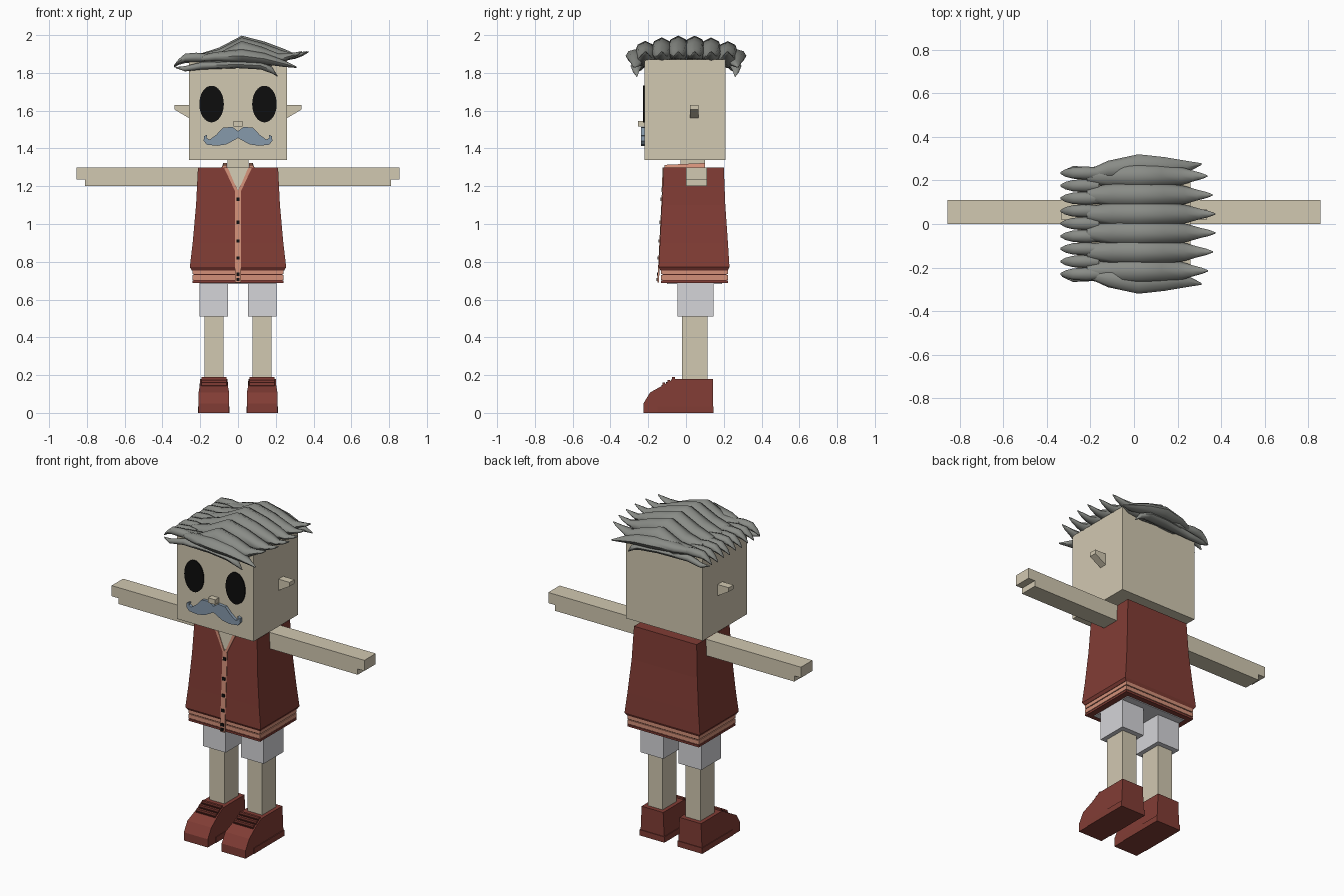
import bpy, bmesh
from math import sin, cos, pi

cube = bpy.data.objects.get("Cube")
if cube:
    bpy.data.objects.remove(cube, do_unlink=True)


def material(name, color):
    mat = bpy.data.materials.new(name)
    mat.use_nodes = True
    rgba = (*color, 1)
    mat.diffuse_color = rgba
    mat.node_tree.nodes["Principled BSDF"].inputs["Base Color"].default_value = rgba
    return mat


SKIN = material("skin", (.64, .58, .44))
RED = material("dark red cloth", (.22, .046, .035))
TRIM = material("salmon trim", (.65, .28, .19))
HAIR = material("grey hair", (.25, .26, .24))
BLUE = material("blue grey moustache", (.24, .32, .41))
SHORTS = material("pale grey shorts", (.66, .66, .69))
BLACK = material("black", (.004, .004, .004))
DARK = material("shadow red", (.07, .014, .011))


def loft(name, rings, mat, smooth=False):
    """Skin a list of closed rings and cap both ends."""
    bm = bmesh.new()
    loops = [[bm.verts.new(p) for p in ring] for ring in rings]
    count = len(loops[0])
    for a, b in zip(loops, loops[1:]):
        for i in range(count):
            j = (i + 1) % count
            bm.faces.new((a[i], a[j], b[j], b[i]))
    bm.faces.new(loops[0])
    bm.faces.new(loops[-1])
    bmesh.ops.recalc_face_normals(bm, faces=bm.faces)
    mesh = bpy.data.meshes.new(name)
    bm.to_mesh(mesh)
    bm.free()
    mesh.materials.append(mat)
    obj = bpy.data.objects.new(name, mesh)
    bpy.context.collection.objects.link(obj)
    if smooth:
        bpy.ops.object.select_all(action='DESELECT')
        obj.select_set(True)
        bpy.context.view_layer.objects.active = obj
        bpy.ops.object.shade_smooth_by_angle(angle=pi / 3)
    return obj


def rect(x0, x1, y0, y1, z):
    return [(x0, y0, z), (x1, y0, z), (x1, y1, z), (x0, y1, z)]


def box(name, x, y, z, mat):
    return loft(name, [rect(*x, *y, z[0]), rect(*x, *y, z[1])], mat)


def front_prism(name, outline, back, front, mat):
    """Extrude an x-z outline along y."""
    return loft(name, [[(x, y, z) for x, z in outline] for y in (back, front)], mat)


def chest_y(z):
    """Depth of the sloping vest front."""
    return -.117 - (1.3 - z) * .05


def chest_plate(name, outline, mat, lift):
    rings = [[(x, chest_y(z) + d, z) for x, z in outline] for d in (.004, -lift)]
    return loft(name, rings, mat)


# Head and neck
box("head", (-.26, .26), (-.22, .21), (1.34, 1.87), SKIN)
box("neck", (-.055, .055), (-.03, .1), (1.25, 1.35), SKIN)
box("nose", (-.024, .024), (-.255, -.21), (1.515, 1.545), SKIN)

# Moustache, half outline mirrored
half = [(.03, 1.514), (.08, 1.51), (.115, 1.472), (.15, 1.447), (.167, 1.455),
        (.163, 1.472), (.18, 1.465), (.182, 1.44), (.165, 1.42), (.11, 1.414), (.06, 1.422)]
outline = [(0, 1.492)] + half + [(0, 1.455)] + [(-x, z) for x, z in reversed(half)]
front_prism("moustache", outline, -.215, -.238, BLUE)

for side, label in ((1, "left"), (-1, "right")):
    def span(a, b):
        return tuple(sorted((side * a, side * b)))

    # Eyes and ears
    ring = [(side * .14 + .065 * cos(i * pi / 16), 1.635 + .097 * sin(i * pi / 16))
            for i in range(32)]
    front_prism(label + "_eye", ring, -.219, -.227, BLACK)
    ear = [(.25, 1.63), (.335, 1.63), (.335, 1.605), (.25, 1.555)]
    front_prism(label + "_ear", [(side * x, z) for x, z in ear], .02, .066, SKIN)

    # Arms with a notch under the fingertips
    arm = [(.18, 1.2), (.81, 1.2), (.81, 1.235), (.855, 1.235), (.855, 1.3), (.18, 1.3)]
    front_prism(label + "_arm", [(side * x, z) for x, z in arm], 0, .11, SKIN)

    # Legs
    box(label + "_shorts_leg", span(.052, .205), (-.045, .145), (.51, .7), SHORTS)
    box(label + "_leg", span(.078, .178), (-.02, .115), (.15, .52), SKIN)

    # Shoes: side profile, narrowing towards the ankle
    profile = [(-.225, 0), (-.225, .05), (-.19, .108), (-.115, .15),
               (-.065, .18), (.142, .18), (.142, 0)]
    rings = []
    for edge in (-1, 1):
        rings.append([(side * .128 + edge * (.081 if z < .12 else .073), y, z)
                      for y, z in profile])
    loft(label + "_shoe", rings, RED)
    box(label + "_sole_edge", span(.044, .212), (-.15, .146), (0, .035), RED)
    for k in range(3):
        y, z = -.125 + k * .026, .148 + k * .015
        box(f"{label}_lace_{k}", span(.062, .194), (y, y + .014), (z - .012, z + .012), RED)
        box(f"{label}_lace_gap_{k}", span(.062, .194), (y - .006, y + .002),
            (z - .014, z), DARK)

    # Collar edges along the neck opening
    chest_plate(label + "_collar_edge",
                [(side * x, z) for x, z in ((.055, 1.3), (.075, 1.3), (.014, 1.17), (0, 1.17))],
                TRIM, .006)
    loft(label + "_collar", [rect(*span(.058, .088), -.115, .1, 1.295),
                             [(x, y, z + (.018 if y < 0 else .028)) for x, y, z in
                              rect(*span(.058, .078), -.115, .1, 1.295)]], TRIM)

# Vest body, flaring towards the hem
sections = [(.755, .245, -.135, .222), (.772, .255, -.145, .23), (.9, .24, -.138, .222),
            (1.1, .222, -.128, .208), (1.3, .212, -.118, .2)]
loft("vest", [rect(-w, w, y0, y1, z) for z, w, y0, y1 in sections], RED)

# Ribbed hem
box("hem_core", (-.235, .235), (-.125, .215), (.695, .765), DARK)
for k, (low, high, mat) in enumerate(((.688, .7, RED), (.704, .729, TRIM), (.734, .758, TRIM))):
    box(f"hem_band_{k}", (-.242, .242), (-.132, .222), (low, high), mat)
box("shorts_top", (-.205, .205), (-.1, .19), (.683, .7), SHORTS)

# Neck opening, placket and buttons
chest_plate("neck_opening", [(-.058, 1.3), (.058, 1.3), (0, 1.175)], SKIN, .003)
chest_plate("placket", [(-.016, .69), (.016, .69), (.016, 1.18), (-.016, 1.18)], TRIM, .004)
for k, z in enumerate((1.13, 1.01, .91, .82, .735, .706)):
    chest_plate(f"button_{k}", [(-.009, z - .009), (.009, z - .009),
                                (.009, z + .009), (-.009, z + .009)], BLACK, .009)


def lock(name, stations):
    """Tapered strand; each station is x, y, z, half width, half height."""
    rings = [[(x, y + w * cos(i * pi / 4), z + h * sin(i * pi / 4)) for i in range(8)]
             for x, y, z, w, h in stations]
    loft(name, rings, HAIR, smooth=True)


# Long strands swept across the head
long_strand = [(-.215, 1.882, .03, .015), (-.1, 1.895, .055, .04), (.02, 1.93, .058, .068),
               (.14, 1.912, .055, .055), (.24, 1.9, .042, .03), (.3, 1.888, .025, .015),
               (.345, 1.9, .014, .01), (.375, 1.912, .003, .003)]
for k in range(6):
    y = -.215 + k * .087
    edge = (y / .22) ** 2
    lock(f"long_strand_{k}", [(x * (1 - .1 * edge * (x > 0)), y, z - .03 * edge * (h > .02), w, h)
                              for x, z, w, h in long_strand])

# Short strands curling down on the other side
short_strand = [(-.16, 1.88, .025, .02), (-.22, 1.882, .03, .025), (-.28, 1.88, .026, .022),
                (-.315, 1.86, .017, .012), (-.338, 1.838, .004, .004)]
for k in range(9):
    y = -.23 + k * .058
    lock(f"short_strand_{k}", [(x, y, z - (k % 2) * .006, w, h) for x, z, w, h in short_strand])

# Strands hanging over the front and back edges
upper = [(-.25, .22, 1.872, .01, .008), (-.12, .25, 1.885, .04, .025), (.02, .268, 1.89, .052, .035),
         (.14, .262, 1.875, .045, .03), (.24, .262, 1.85, .028, .018), (.31, .275, 1.83, .004, .004)]
lower = [(-.33, .24, 1.828, .003, .003), (-.28, .25, 1.822, .016, .014), (-.19, .24, 1.838, .022, .02),
         (0, .25, 1.845, .035, .02), (.12, .262, 1.838, .032, .02), (.18, .265, 1.815, .02, .018),
         (.21, .26, 1.782, .003, .003)]
for sign, label in ((-1, "front"), (1, "back")):
    for part, stations in (("upper", upper), ("lower", lower)):
        lock(f"{label}_{part}_strand", [(x, sign * y, z, w, h) for x, y, z, w, h in stations])
